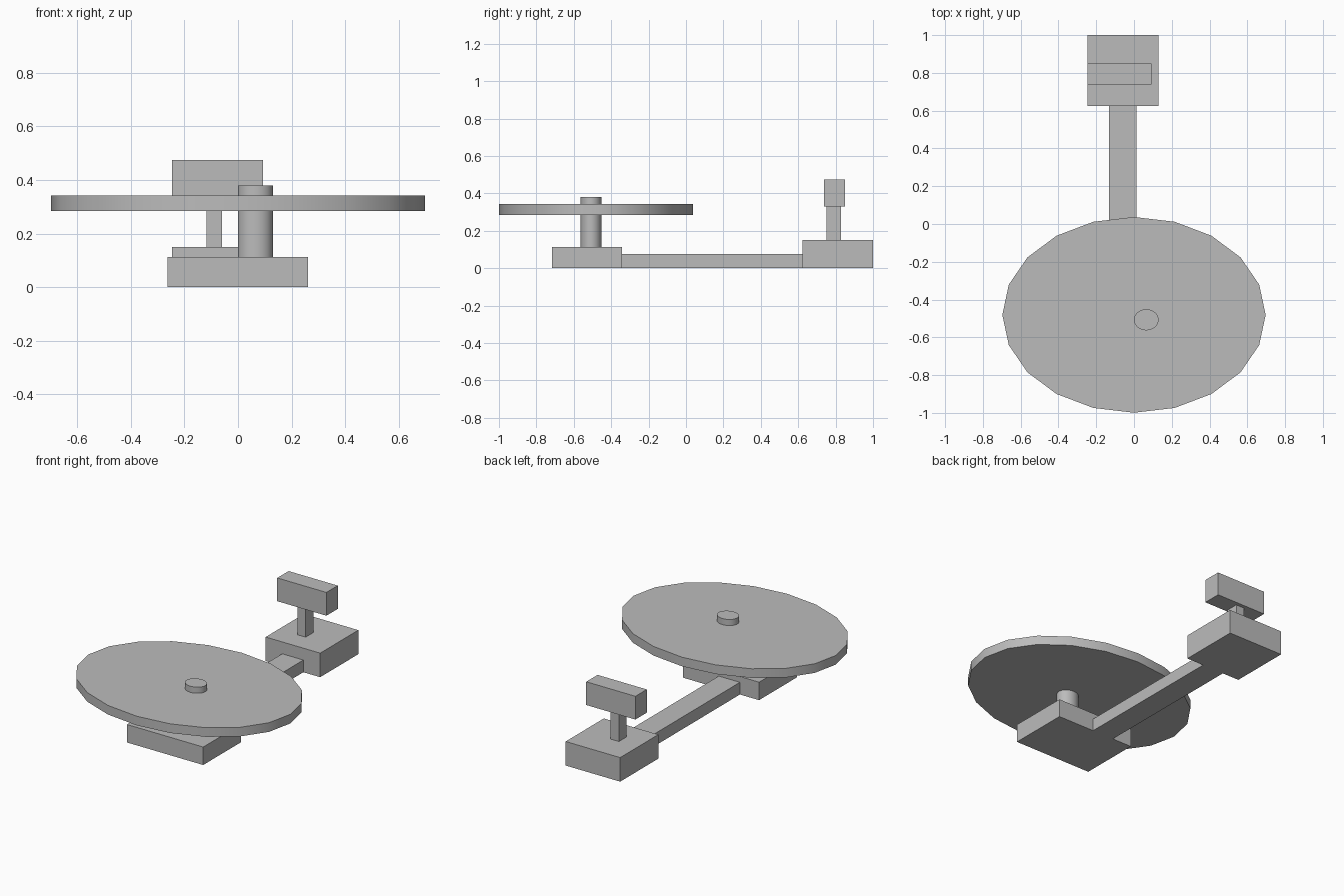
import bpy
from math import radians

if "Cube" in bpy.data.objects:
    bpy.data.objects.remove(bpy.data.objects["Cube"], do_unlink=True)

GREY = (0.5, 0.5, 0.5, 1)
grey = bpy.data.materials.new("plain grey")
grey.use_nodes = True
grey.diffuse_color = GREY
grey.node_tree.nodes["Principled BSDF"].inputs["Base Color"].default_value = GREY


def finish(name, size):
    """Name the active primitive, bake its size and colour it."""
    ob = bpy.context.object
    ob.name = name
    ob.scale = size
    bpy.ops.object.transform_apply(location=False, rotation=False, scale=True)
    ob.data.materials.append(grey)


def box(name, *spans):
    """Box from its (low, high) span on each axis."""
    centre = [(lo + hi) / 2 for lo, hi in spans]
    bpy.ops.mesh.primitive_cube_add(size=1, location=centre)
    finish(name, [hi - lo for lo, hi in spans])


def oval(name, centre, radii, span, sides):
    """Upright oval cylinder, smooth around its rim."""
    low, high = span
    bpy.ops.mesh.primitive_cylinder_add(
        vertices=sides, radius=1, depth=1, location=(*centre, (low + high) / 2))
    finish(name, (*radii, high - low))
    bpy.ops.object.shade_smooth_by_angle(angle=radians(30))


# Front base with spindle and oval disc
box("front_base", (-0.264, 0.262), (-0.717, -0.343), (0, 0.112))
oval("spindle", (0.065, -0.507), (0.065, 0.056), (0.112, 0.38), 32)
oval("disc", (0, -0.481), (0.697, 0.518), (0.285, 0.342), 20)

# Beam joining the two bases
box("beam", (-0.132, 0.014), (-0.343, 0.624), (0, 0.076))

# Rear base with post and head block
box("rear_base", (-0.246, 0.13), (0.624, 1), (0, 0.15))
box("post", (-0.117, -0.06), (0.752, 0.828), (0.15, 0.33))
box("head_block", (-0.246, 0.093), (0.738, 0.85), (0.33, 0.475))
